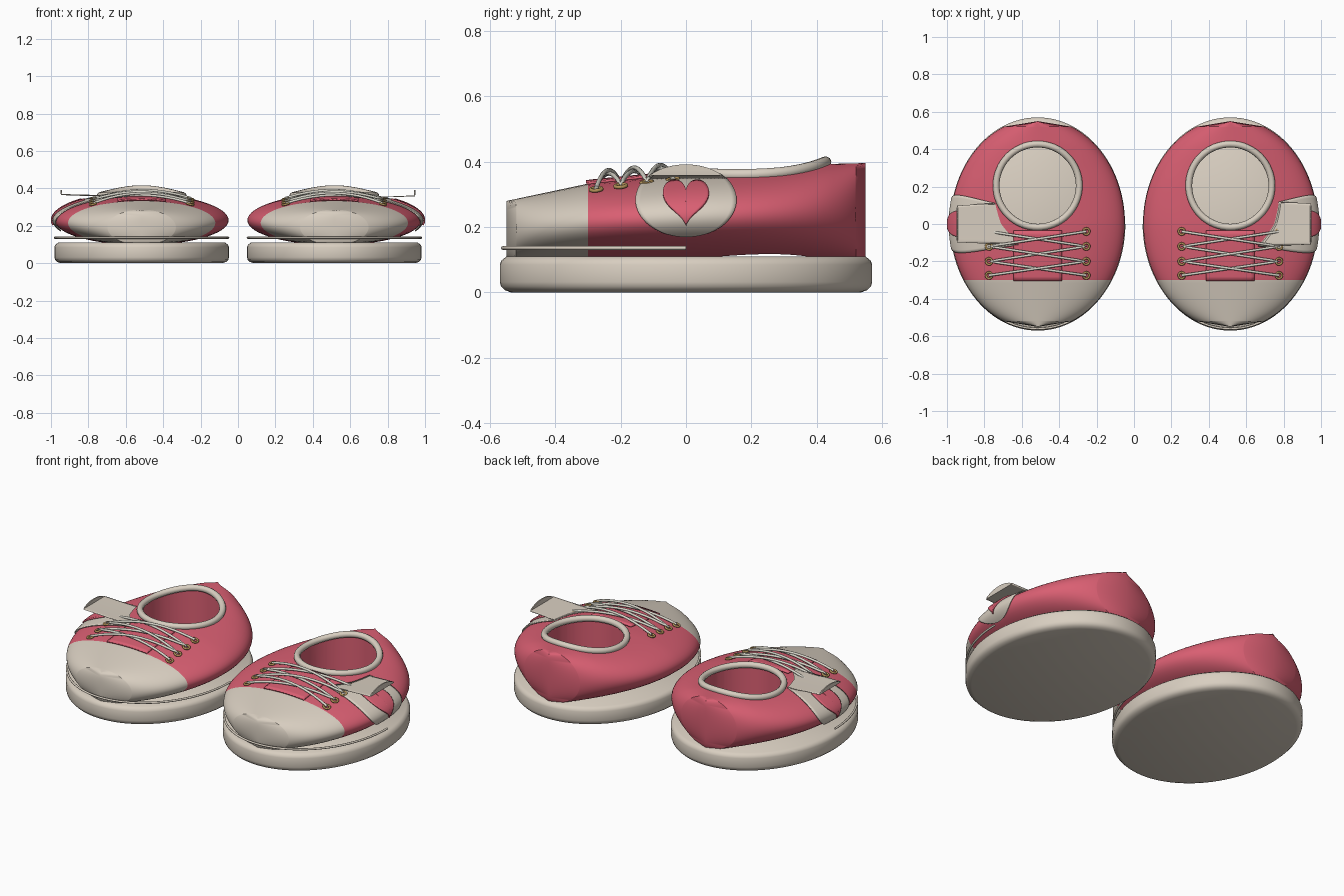
import bpy, bmesh, math

if "Cube" in bpy.data.objects:
    bpy.data.objects.remove(bpy.data.objects["Cube"])

def mat(name, rgb):
    m = bpy.data.materials.new(name)
    m.diffuse_color = (*rgb, 1)
    m.use_nodes = True
    m.node_tree.nodes["Principled BSDF"].inputs["Base Color"].default_value = m.diffuse_color
    return m

PINK = mat("pink_canvas", (0.70, 0.115, 0.17))
CREAM = mat("cream_rubber", (0.69, 0.62, 0.53))
WHITE = mat("lace_white", (0.70, 0.68, 0.60))
BRASS = mat("brass", (0.45, 0.29, 0.10))
CX = 0.515  # sideways distance of each shoe from the middle

# Body shape: elliptical sections whose width and top height vary along y
TOP = [(-0.55, 0.28), (-0.3, 0.333), (0, 0.363), (0.15, 0.371), (0.3, 0.381), (0.43, 0.393), (0.55, 0.396)]
BOTTOM = 0.097

def top_z(y):
    for (a, za), (b, zb) in zip(TOP, TOP[1:]):
        if y <= b:
            return za + (zb - za) * (y - a) / (b - a)
    return TOP[-1][1]

def section(y):
    w = 0 if abs(y) > 0.545 else 0.465 * math.sqrt(1 - (y / 0.565) ** 2)
    t = top_z(y)
    return w, (t - BOTTOM) / 2, (t + BOTTOM) / 2

def surf_z(u, y):
    w, h, c = section(y)
    return c + h * math.sqrt(max(0, 1 - (u / w) ** 2))

def surf_u(y, z, off):
    w, h, c = section(y)
    return (w + off) * math.sqrt(max(0, 1 - ((z - c) / (h + off)) ** 2))

def mesh_obj(name, s, verts, faces, mats, smooth=40, solid=0):
    """Make a mesh in one shoe's own frame; s mirrors it to the left or right."""
    bm = bmesh.new()
    vs = [bm.verts.new((s * (CX + u), y, z)) for u, y, z in verts]
    for f in faces:
        bm.faces.new([vs[i] for i in f])
    bmesh.ops.remove_doubles(bm, verts=bm.verts, dist=1e-5)
    bmesh.ops.recalc_face_normals(bm, faces=bm.faces)
    me = bpy.data.meshes.new(name)
    bm.to_mesh(me)
    bm.free()
    ob = bpy.data.objects.new(name, me)
    bpy.context.collection.objects.link(ob)
    for m in mats:
        me.materials.append(m)
    if solid:
        md = ob.modifiers.new("thickness", 'SOLIDIFY')
        md.thickness, md.offset = solid, 0
    if smooth:
        shade(ob, smooth)
    return ob

def shade(ob, angle):
    bpy.ops.object.select_all(action='DESELECT')
    ob.select_set(True)
    bpy.context.view_layer.objects.active = ob
    bpy.ops.object.shade_smooth_by_angle(angle=math.radians(angle))

def grid_faces(rows, cols, wrap=False):
    n = cols if wrap else cols - 1
    return [(r * cols + c, r * cols + (c + 1) % cols, (r + 1) * cols + (c + 1) % cols, (r + 1) * cols + c)
            for r in range(rows - 1) for c in range(n)]

def tube(name, s, pts, radius, material, cyclic=False):
    cu = bpy.data.curves.new(name, 'CURVE')
    cu.dimensions = '3D'
    cu.bevel_depth, cu.bevel_resolution, cu.use_fill_caps = radius, 3, True
    sp = cu.splines.new('POLY')
    sp.points.add(len(pts) - 1)
    for p, (u, y, z) in zip(sp.points, pts):
        p.co = (s * (CX + u), y, z, 1)
    sp.use_cyclic_u = cyclic
    cu.materials.append(material)
    ob = bpy.data.objects.new(name, cu)
    bpy.context.collection.objects.link(ob)

def build_shoe(s, side, patch_top):
    # Sole: stacked elliptical rings with rounded edges
    N = 96
    prof = [(-0.035, 0), (-0.015, 0.007), (-0.004, 0.018), (0, 0.032), (0, 0.085), (-0.005, 0.098), (-0.02, 0.11)]
    verts = [((0.467 + d) * math.cos(2 * math.pi * i / N), (0.57 + d) * math.sin(2 * math.pi * i / N), z)
             for d, z in prof for i in range(N)]
    faces = grid_faces(len(prof), N, True) + [tuple(range(N)), tuple(range(len(verts) - N, len(verts)))]
    mesh_obj(side + "_sole", s, verts, faces, [CREAM])

    # Upper: lofted sections closing to a vertical edge at toe and heel
    ys = sorted({round(0.52 * math.sin(math.pi / 2 * i / 24), 4) for i in range(-24, 25)} | {-0.55, -0.3, 0.55})
    N = 64
    verts = []
    for y in ys:
        w, h, c = section(y)
        verts += [(w * math.cos(2 * math.pi * i / N), y, c + h * math.sin(2 * math.pi * i / N)) for i in range(N)]
    upper = mesh_obj(side + "_upper", s, verts, grid_faces(len(ys), N, True), [PINK, CREAM], 0)
    for p in upper.data.polygons:
        if p.center.y < -0.3:  # toe cap
            p.material_index = 1

    # Foot opening cut straight down to the sole
    bpy.ops.mesh.primitive_cylinder_add(vertices=64, radius=0.22, depth=1, location=(s * CX, 0.205, 0.4))
    cutter = bpy.context.object
    cutter.hide_render = True
    cutter.data.materials.append(PINK)
    md = upper.modifiers.new("opening", 'BOOLEAN')
    md.operation, md.solver, md.object = 'DIFFERENCE', 'EXACT', cutter
    bpy.context.view_layer.objects.active = upper
    bpy.ops.object.modifier_apply(modifier=md.name)
    bpy.data.objects.remove(cutter, do_unlink=True)
    shade(upper, 35)

    # Rolled rim around the opening
    ring = [(0.222 * math.cos(2 * math.pi * i / 64), 0.205 + 0.222 * math.sin(2 * math.pi * i / 64)) for i in range(64)]
    tube(side + "_opening_rim", s, [(u, y, surf_z(u, y) + 0.006) for u, y in ring], 0.018, CREAM, True)

    # Thin trim line around the front half
    arc = [math.pi * (1 + i / 48) for i in range(49)]
    tube(side + "_trim_line", s, [(0.463 * math.cos(a), 0.56 * math.sin(a), 0.136) for a in arc], 0.006, CREAM)

    # Tongue plate under the laces
    R, C = 12, 13
    verts = []
    for r in range(R):
        y = -0.305 + 0.27 * r / (R - 1)
        for c in range(C):
            u = -0.13 + 0.26 * c / (C - 1)
            verts.append((u, y, surf_z(u, y) + 0.008))
    mesh_obj(side + "_tongue", s, verts, grid_faces(R, C), [PINK], solid=0.008)

    # Eyelets and two crossing laces
    rows = [-0.275, -0.2, -0.12, -0.04]
    for i, y in enumerate(rows):
        for k in (-1, 1):
            bpy.ops.mesh.primitive_torus_add(major_radius=0.017, minor_radius=0.006, major_segments=20,
                                             minor_segments=8, location=(s * (CX + k * 0.26), y, surf_z(0.26, y) + 0.008),
                                             rotation=(0.1, s * k * 0.25, 0))
            ob = bpy.context.object
            ob.name = f"{side}_eyelet_{i + 1}_{'outer' if k > 0 else 'inner'}"
            ob.data.materials.append(BRASS)
            shade(ob, 60)
    for k in (-1, 1):
        pts = []
        for i in range(3):
            for j in range(13 if i == 2 else 12):
                t = j / 12
                u = k * (-1) ** i * 0.26 * (1 - 2 * t)
                y = rows[i] + (rows[i + 1] - rows[i]) * t
                pts.append((u, y, surf_z(u, y) + 0.012 + (0.018 + 0.005 * k) * math.sin(math.pi * t)))
        tube(f"{side}_lace_{'a' if k > 0 else 'b'}", s, pts, 0.007, WHITE)

    # Oval side patch hugging the body, its top edge standing out as a flap
    R, C = 33, 21
    zs = [0.282 - 0.11 * math.cos(math.pi * r / (R - 1)) for r in range(R)]
    zs = [z for z in zs if z < patch_top] + [patch_top] + [z for z in zs if z > patch_top + 0.006]
    verts = []
    for z in zs:
        half = 0.154 * math.sqrt(max(0, 1 - ((z - 0.282) / 0.11) ** 2)) + 0.0005
        for c in range(C):
            y = half * (2 * c / (C - 1) - 1)
            verts.append((surf_u(y, z, 0.008) if z <= patch_top else 0.43, y, z))
    mesh_obj(side + "_side_patch", s, verts, grid_faces(len(zs), C), [CREAM], solid=0.006)

    # Raised heart on the patch
    R, C = 10, 64
    verts = []
    for r in range(R):
        for i in range(C):
            a = 2 * math.pi * (i + 0.5) / C
            k = r / (R - 1)
            y = k * 0.0044 * 16 * math.sin(a) ** 3
            z = 0.285 + k * 0.0048 * (13 * math.cos(a) - 5 * math.cos(2 * a) - 2 * math.cos(3 * a) - math.cos(4 * a))
            verts.append((surf_u(y, z, 0.016), y, z))
    faces = grid_faces(R, C, True)[C:]
    faces += [(0, C + i, C + (i + 1) % C) for i in range(C)]
    used = verts[:1] + verts[C:]
    faces = [tuple(0 if v == 0 else v - C + 1 for v in f) for f in faces]
    mesh_obj(side + "_heart", s, used, faces, [PINK], solid=0.009)

build_shoe(1, "right", 0.352)
build_shoe(-1, "left", 0.358)
